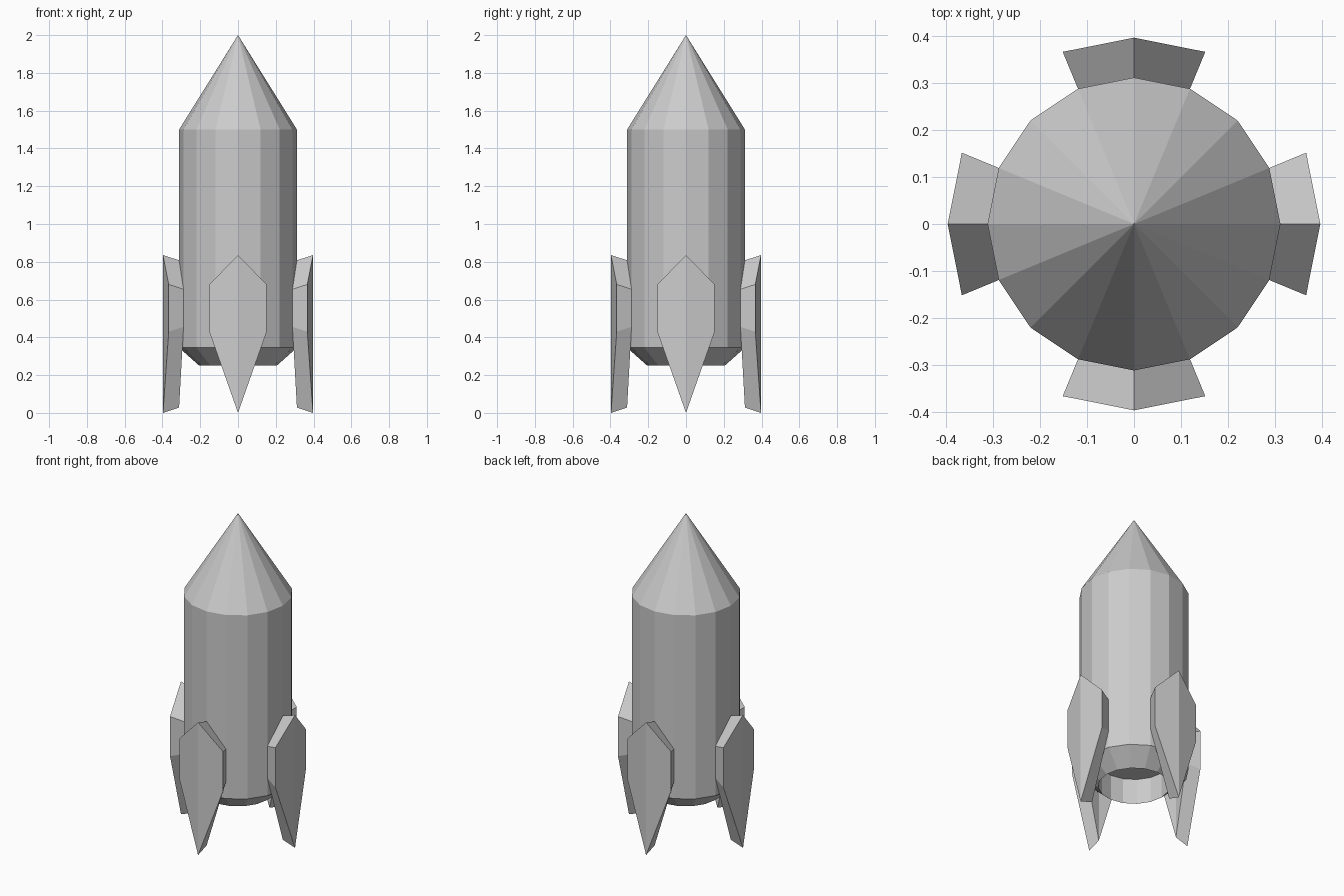
import bpy
import math

if "Cube" in bpy.data.objects:
    bpy.data.objects.remove(bpy.data.objects["Cube"])

SIDES = 16
R = 0.312


def make_object(name, verts, faces):
    mesh = bpy.data.meshes.new(name)
    mesh.from_pydata(verts, [], faces)
    mesh.update()
    obj = bpy.data.objects.new(name, mesh)
    bpy.context.collection.objects.link(obj)
    return obj


def lathe(name, profile, cap_start=False, apex=None):
    """Turn an (r, z) profile into a 16-sided shell around z."""
    verts = [(r * math.cos(math.tau * i / SIDES), r * math.sin(math.tau * i / SIDES), z)
             for r, z in profile for i in range(SIDES)]
    faces = []
    for k in range(len(profile) - 1):
        a, b = k * SIDES, (k + 1) * SIDES
        for i in range(SIDES):
            j = (i + 1) % SIDES
            faces.append((a + i, a + j, b + j, b + i))
    if cap_start:
        faces.append(tuple(reversed(range(SIDES))))
    if apex is not None:
        verts.append((0, 0, apex))
        a = (len(profile) - 1) * SIDES
        faces += [(a + i, a + (i + 1) % SIDES, len(verts) - 1) for i in range(SIDES)]
    return make_object(name, verts, faces)


def fin(name, turn):
    """Kite-shaped plate, bent along its centre line to follow the hull."""
    step = math.tau / SIDES
    # (side, outer z, inner z): top, right pair, bottom, left pair
    outline = [(0, 0.835, 0.808), (1, 0.68, 0.655), (1, 0.43, 0.455),
               (0, 0.0, 0.028), (-1, 0.43, 0.455), (-1, 0.68, 0.655)]
    verts = []
    for radius, zi in ((0.397, 1), (R, 2)):
        for p in outline:
            a = turn + p[0] * step
            verts.append((radius * math.cos(a), radius * math.sin(a), p[zi]))
    faces = [(0, 3, 2, 1), (0, 5, 4, 3),          # outer halves
             (6, 7, 8, 9), (6, 9, 10, 11)]        # inner halves
    faces += [(i, (i + 1) % 6, (i + 1) % 6 + 6, i + 6) for i in range(6)]
    return make_object(name, verts, faces)


# Hull with tapered tail and recessed exhaust opening
lathe("hull", [(0.205, 0.41), (0.205, 0.25), (R, 0.345), (R, 1.5)], cap_start=True)

# Pointed nose
lathe("nose_cone", [(R, 1.5)], apex=2.0)

# Four fins
for n, side in enumerate(("right", "back", "left", "front")):
    fin(side + "_fin", n * math.pi / 2)
